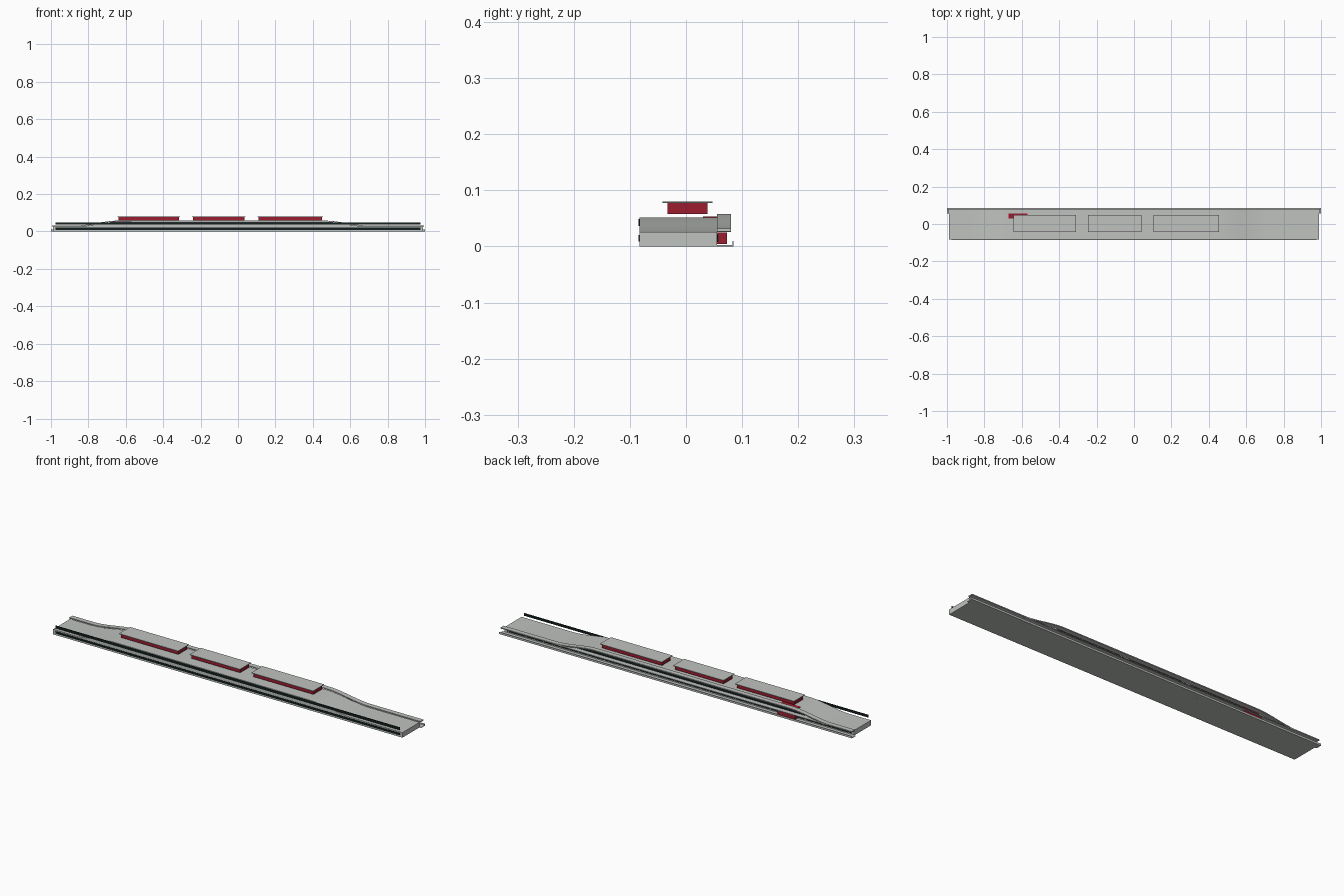
import bpy, bmesh, math

if "Cube" in bpy.data.objects:
    bpy.data.objects.remove(bpy.data.objects["Cube"])


def material(name, rgb):
    m = bpy.data.materials.new(name)
    m.diffuse_color = (*rgb, 1)
    m.use_nodes = True
    m.node_tree.nodes["Principled BSDF"].inputs["Base Color"].default_value = m.diffuse_color
    return m


CONCRETE = material("pale concrete", (0.52, 0.54, 0.52))
RED = material("deep red", (0.33, 0.012, 0.028))
GLASS = material("dark glass", (0.006, 0.014, 0.013))
TEAL = material("grey teal", (0.16, 0.25, 0.25))


def finish(name, bm, mat):
    bmesh.ops.recalc_face_normals(bm, faces=bm.faces)
    me = bpy.data.meshes.new(name)
    bm.to_mesh(me)
    bm.free()
    ob = bpy.data.objects.new(name, me)
    bpy.context.collection.objects.link(ob)
    me.materials.append(mat)
    return ob


def add_box(bm, x, y, z):
    vs = [bm.verts.new((a, b, c)) for a in x for b in y for c in z]
    for f in ((0, 1, 3, 2), (4, 6, 7, 5), (0, 4, 5, 1),
              (2, 3, 7, 6), (0, 2, 6, 4), (1, 5, 7, 3)):
        bm.faces.new([vs[i] for i in f])


def box(name, x, y, z, mat):
    bm = bmesh.new()
    add_box(bm, x, y, z)
    return finish(name, bm, mat)


def ease(x, a, b):
    t = min(1, max(0, (x - a) / (b - a)))
    return t * t * (3 - 2 * t)


def rise(x):
    """Height of the wavy roof: low ends, raised middle."""
    return 0.026 + 0.026 * ease(x, -0.87, -0.64) * (1 - ease(x, 0.46, 0.70))


def stations(x0, x1):
    inner = [-0.87 + 0.23 * i / 12 for i in range(13)]
    inner += [0.46 + 0.24 * i / 12 for i in range(13)]
    return [x0] + [x for x in inner if x0 < x < x1] + [x1]


def band(name, x, y, low, high, mat):
    """Long strip whose lower and upper edges are functions of x."""
    bm = bmesh.new()
    rings = []
    for px in stations(*x):
        rings.append([bm.verts.new((px, py, pz)) for py, pz in
                      ((y[0], low(px)), (y[1], low(px)), (y[1], high(px)), (y[0], high(px)))])
    for a, b in zip(rings, rings[1:]):
        for i in range(4):
            j = (i + 1) % 4
            bm.faces.new((a[i], a[j], b[j], b[i]))
    bm.faces.new(rings[0])
    bm.faces.new(rings[-1])
    ob = finish(name, bm, mat)
    bpy.ops.object.select_all(action='DESELECT')
    ob.select_set(True)
    bpy.context.view_layer.objects.active = ob
    bpy.ops.object.shade_smooth_by_angle(angle=math.radians(30))
    return ob


# Main hall with a raised centre
band("main_hall", (-0.99, 0.99), (-0.083, 0.055), lambda x: 0.0, rise, CONCRETE)

# Long front window bars; the upper one runs past the raised centre
box("lower_front_window", (-0.975, 0.975), (-0.085, -0.082), (0.009, 0.020), GLASS)
box("upper_front_window", (-0.975, 0.975), (-0.085, -0.082), (0.036, 0.049), GLASS)

# Rear canopy following the roof, with floor slabs below it
band("rear_canopy", (-0.995, 0.995), (0.055, 0.080),
     lambda x: rise(x) + 0.001, lambda x: rise(x) + 0.006, CONCRETE)
box("rear_middle_floor", (-0.86, 0.69), (0.055, 0.080), (0.026, 0.029), CONCRETE)
box("rear_ground_floor", (-1.0, 1.0), (0.055, 0.085), (0.0, 0.003), CONCRETE)
box("rear_kerb", (-1.0, 1.0), (0.083, 0.085), (0.003, 0.010), CONCRETE)

# Rear glazing on both storeys
box("lower_rear_window", (-0.975, 0.975), (0.055, 0.057), (0.008, 0.021), GLASS)
band("upper_rear_window", (-0.76, 0.60), (0.055, 0.057),
     lambda x: 0.030, lambda x: max(0.031, rise(x) - 0.004), GLASS)

# Window posts
bm = bmesh.new()
for i in range(40):
    px = -0.965 + i * 1.93 / 39
    add_box(bm, (px - 0.002, px + 0.002), (0.055, 0.058), (0.008, 0.021))
finish("rear_window_posts", bm, TEAL)

# Red stair blocks at the rear
box("lower_stair_block", (-0.67, -0.57), (0.055, 0.073), (0.004, 0.025), RED)
box("upper_stair_block", (-0.67, -0.57), (0.030, 0.056), (0.040, 0.0535), RED)

# Three rooftop pavilions: red walls under thin flat roofs
for i, (a, b) in enumerate(((-0.645, -0.31), (-0.245, 0.04), (0.105, 0.455))):
    box(f"pavilion_walls_{i+1}", (a + 0.005, b - 0.005), (-0.033, 0.038), (0.058, 0.0775), RED)
    box(f"pavilion_soffit_{i+1}", (a, b), (-0.042, 0.047), (0.0775, 0.0788), TEAL)
    box(f"pavilion_roof_{i+1}", (a, b), (-0.042, 0.047), (0.0788, 0.0805), CONCRETE)
